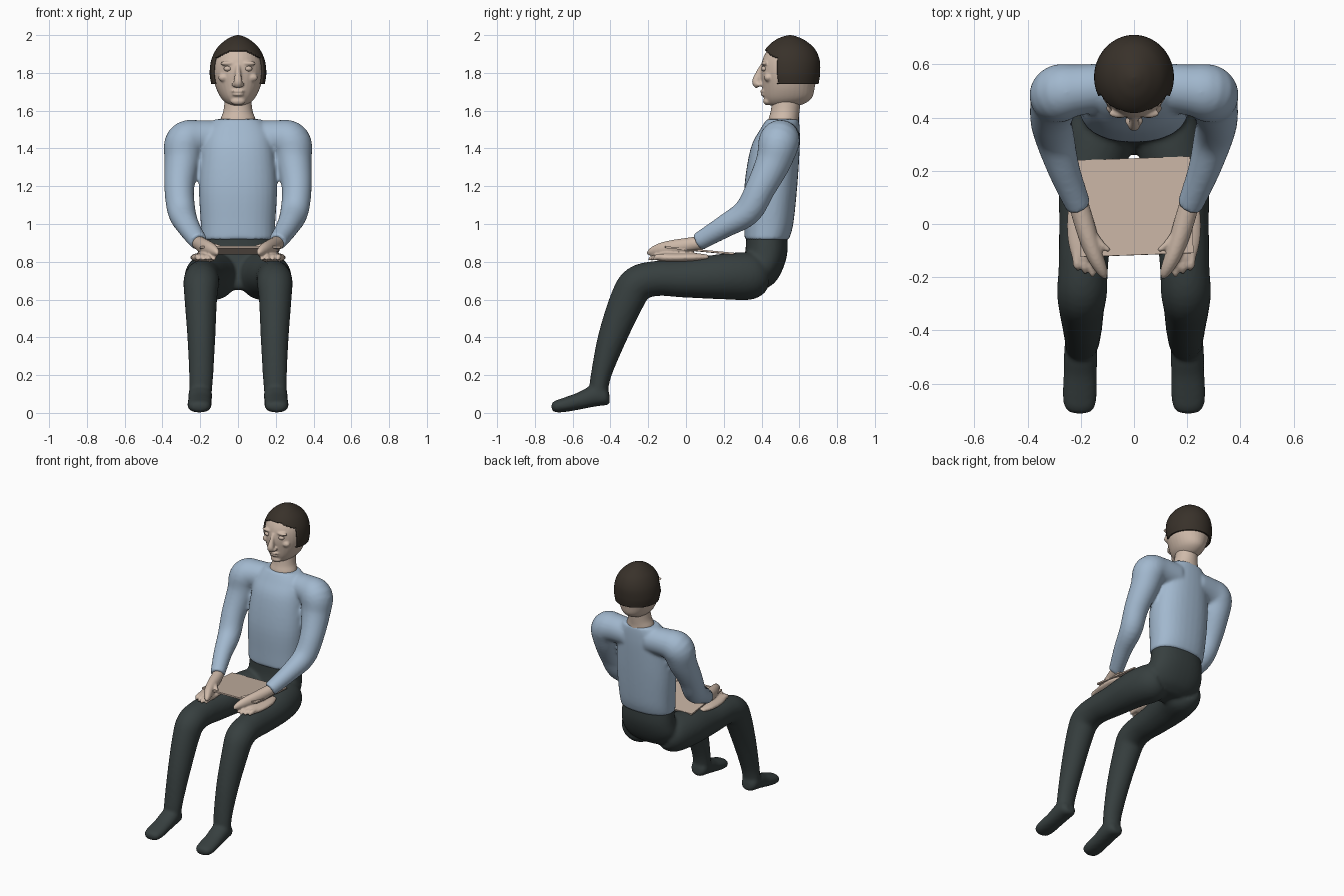
import bpy, bmesh, math
from mathutils import Vector, Matrix


def material(name, rgb):
    m = bpy.data.materials.new(name)
    m.diffuse_color = (*rgb, 1)
    return m


SHIRT = material("light blue cloth", (0.36, 0.48, 0.62))
TROUSERS = material("dark grey cloth", (0.038, 0.050, 0.050))
SKIN = material("skin", (0.62, 0.49, 0.40))
HAIR = material("dark brown hair", (0.040, 0.031, 0.023))
BOOK = material("tan paper", (0.56, 0.44, 0.36))


def spline(pts, steps):
    """Catmull-Rom through stations of (x, y, z, half width, half depth)."""
    out = []
    n = len(pts)
    for i in range(n - 1):
        p = [pts[max(0, min(n - 1, i + k))] for k in (-1, 0, 1, 2)]
        for s in range(steps):
            t = s / steps
            out.append([0.5 * (2 * b + (c - a) * t + (2 * a - 5 * b + 4 * c - d) * t * t
                               + (3 * b - a - 3 * c + d) * t ** 3) for a, b, c, d in zip(*p)])
    out.append(list(pts[-1]))
    return out


def loft(bm, stations, mirror=1, upright=False, power=2.0, segs=32, steps=5):
    """Closed tube of superellipse rings along a smooth path."""
    pts = [(mirror * s[0], s[1], s[2], s[3], s[4] if len(s) > 4 else s[3]) for s in stations]
    pts = spline(pts, steps)
    pos = [Vector(p[:3]) for p in pts]
    rings, u = [], None
    for i, p in enumerate(pts):
        if upright:
            t = Vector((0, 0, 1))
        else:
            t = (pos[min(i + 1, len(pos) - 1)] - pos[max(i - 1, 0)]).normalized()
        if u is None:
            u = Vector((1, 0, 0)) if abs(t.x) < 0.8 else Vector((0, 1, 0))
        u = (u - t * u.dot(t)).normalized()
        v = t.cross(u)
        ring = []
        for k in range(segs):
            a = 2 * math.pi * k / segs
            c, s = math.cos(a), math.sin(a)
            c = math.copysign(abs(c) ** (2 / power), c)
            s = math.copysign(abs(s) ** (2 / power), s)
            ring.append(bm.verts.new(pos[i] + u * c * max(p[3], 0.003) + v * s * max(p[4], 0.003)))
        rings.append(ring)
    for a, b in zip(rings, rings[1:]):
        for k in range(segs):
            j = (k + 1) % segs
            bm.faces.new((a[k], a[j], b[j], b[k]))
    bm.faces.new(rings[0][::-1])
    bm.faces.new(rings[-1])


def ball(bm, center, radii):
    m = Matrix.Translation(center) @ Matrix.Diagonal((*radii, 1))
    bmesh.ops.create_uvsphere(bm, u_segments=16, v_segments=10, radius=1, matrix=m)


def finish(bm, name, mat, voxel=0, smooth=5):
    bmesh.ops.recalc_face_normals(bm, faces=bm.faces)
    for f in bm.faces:
        f.smooth = len(f.verts) < 5
    me = bpy.data.meshes.new(name)
    bm.to_mesh(me)
    bm.free()
    me.materials.append(mat)
    ob = bpy.data.objects.new(name, me)
    bpy.context.collection.objects.link(ob)
    if voxel:  # weld overlapping tubes into one soft skin
        r = ob.modifiers.new("weld", 'REMESH')
        r.mode = 'VOXEL'
        r.voxel_size = voxel
        r.use_smooth_shade = True
        s = ob.modifiers.new("soften", 'SMOOTH')
        s.factor = 0.5
        s.iterations = smooth
    return ob


# Shirt: torso and both sleeves
bm = bmesh.new()
loft(bm, [(0, .427, .915, .192, .117), (0, .438, 1.0, .197, .13), (0, .449, 1.2, .207, .14),
          (0, .472, 1.4, .190, .13), (0, .497, 1.5, .165, .105), (0, .512, 1.555, .12, .085)],
     upright=True, power=2.3)
for side in (-1, 1):
    loft(bm, [(.08, .515, 1.455, .09), (.2, .505, 1.455, .095), (.278, .492, 1.433, .108),
              (.296, .463, 1.33, .094), (.311, .395, 1.19, .079), (.298, .325, 1.065, .074),
              (.262, .2, .985, .060), (.208, .065, .905, .048)], side)
finish(bm, "shirt", SHIRT, .011)

# Trousers: hips, legs and covered feet
bm = bmesh.new()
loft(bm, [(0, .427, .95, .180, .108), (0, .425, .85, .192, .112), (0, .40, .76, .2, .112),
          (0, .365, .69, .17, .105), (0, .34, .65, .10, .07)], upright=True, power=2.3)
for side in (-1, 1):
    loft(bm, [(.10, .40, .735, .09), (.125, .34, .725, .125), (.16, .2, .722, .121),
              (.18, .0, .712, .102), (.19, -.15, .712, .093), (.195, -.255, .685, .094),
              (.197, -.31, .6, .086, .092), (.194, -.39, .4, .074, .076),
              (.195, -.45, .2, .064, .054), (.2, -.465, .09, .06, .05)], side)
    loft(bm, [(.2, -.405, .085, .03), (.2, -.425, .084, .055, .045), (.2, -.48, .09, .063, .056),
              (.202, -.56, .064, .062, .045), (.204, -.64, .043, .064, .038),
              (.204, -.69, .033, .056, .031), (.204, -.712, .03, .03, .018)], side, power=2.3)
finish(bm, "trousers", TROUSERS, .011)

# Neck
bm = bmesh.new()
loft(bm, [(0, .515, 1.50, .10, .085), (0, .517, 1.555, .092, .08), (0, .525, 1.6, .077, .076),
          (0, .535, 1.68, .068, .075)], upright=True)
finish(bm, "neck", SKIN)

# Head with nose, brow, lips and chin
bm = bmesh.new()
loft(bm, [(0, .52, 1.622, .03, .05), (0, .528, 1.635, .058, .095), (0, .54, 1.67, .092, .128),
          (0, .543, 1.73, .120, .140), (0, .545, 1.8, .134, .149), (0, .548, 1.87, .128, .143),
          (0, .55, 1.93, .098, .112), (0, .55, 1.975, .05, .06), (0, .55, 1.985, .01, .01)],
     upright=True)
loft(bm, [(0, .405, 1.84, .012, .012), (0, .388, 1.80, .015, .018), (0, .371, 1.752, .023, .022),
          (0, .385, 1.728, .022, .016)])
ball(bm, (0, .368, 1.745), (.016, .018, .015))
ball(bm, (0, .432, 1.65), (.04, .024, .022))
ball(bm, (0, .407, 1.703), (.036, .016, .008))
ball(bm, (0, .410, 1.685), (.032, .016, .008))
for side in (-1, 1):
    ball(bm, (side * .02, .388, 1.738), (.014, .018, .012))
    ball(bm, (side * .055, .416, 1.850), (.042, .018, .012))
    ball(bm, (side * .075, .435, 1.775), (.03, .022, .022))
finish(bm, "head", SKIN, .006, 4)

# Eyes
for side, label in ((-1, "right"), (1, "left")):
    bm = bmesh.new()
    ball(bm, (side * .055, .414, 1.822), (.021, .016, .014))
    finish(bm, label + "_eye", SKIN)

# Hair: cap with the face opening removed
bm = bmesh.new()
loft(bm, [(0, .555, 1.742, .142, .147), (0, .552, 1.8, .150, .158), (0, .552, 1.87, .141, .155),
          (0, .552, 1.93, .112, .128), (0, .55, 1.972, .068, .08), (0, .55, 1.993, .03, .034),
          (0, .55, 2.0, .004, .004)], upright=True, segs=96, steps=10)
opening = []
for f in bm.faces:
    c = f.calc_center_median()
    hairline = 1.918 - .5 * max(0, abs(c.x) - .05)
    if len(f.verts) > 4 and c.z < 1.8 or (c.y < .485 and c.z < hairline):
        opening.append(f)
bmesh.ops.delete(bm, geom=opening, context='FACES')
hair = finish(bm, "hair", HAIR)
thick = hair.modifiers.new("thickness", 'SOLIDIFY')
thick.thickness = .012
thick.offset = -1

# Hands: upper hand over the book edge, palm and fingers beneath it
for side, label in ((-1, "right"), (1, "left")):
    bm = bmesh.new()
    loft(bm, [(.215, .10, .905, .036), (.195, .03, .892, .038), (.168, -.06, .875, .036, .042),
              (.142, -.13, .865, .030, .036), (.118, -.18, .852, .020, .024),
              (.108, -.205, .843, .006, .008)], side)
    loft(bm, [(.205, .12, .825, .02, .012), (.20, .05, .824, .05, .022),
              (.185, -.04, .822, .066, .026), (.175, -.12, .822, .058, .025),
              (.172, -.15, .822, .04, .015)], side)
    for k in range(4):
        x = .128 + k * .028
        loft(bm, [(x + .006, -.09, .825, .017), (x + .002, -.15, .825, .016),
                  (x, -.185 + .012 * abs(k - 1), .818, .012),
                  (x, -.20 + .012 * abs(k - 1), .812, .004)], side, segs=12)
    loft(bm, [(.16, -.03, .885, .016), (.125, -.075, .883, .014), (.092, -.10, .88, .008)],
         side, segs=12)
    finish(bm, label + "_hand", SKIN, .006, 3)

# Book: thin tilted sheet across the lap
bm = bmesh.new()
m = (Matrix.Translation((.005, .065, .860)) @ Matrix.Rotation(.035, 4, 'Z')
     @ Matrix.Rotation(-.095, 4, 'X') @ Matrix.Diagonal((.425, .365, .010, 1)))
bmesh.ops.create_cube(bm, size=1, matrix=m)
book = finish(bm, "book", BOOK)
for p in book.data.polygons:
    p.use_smooth = False
